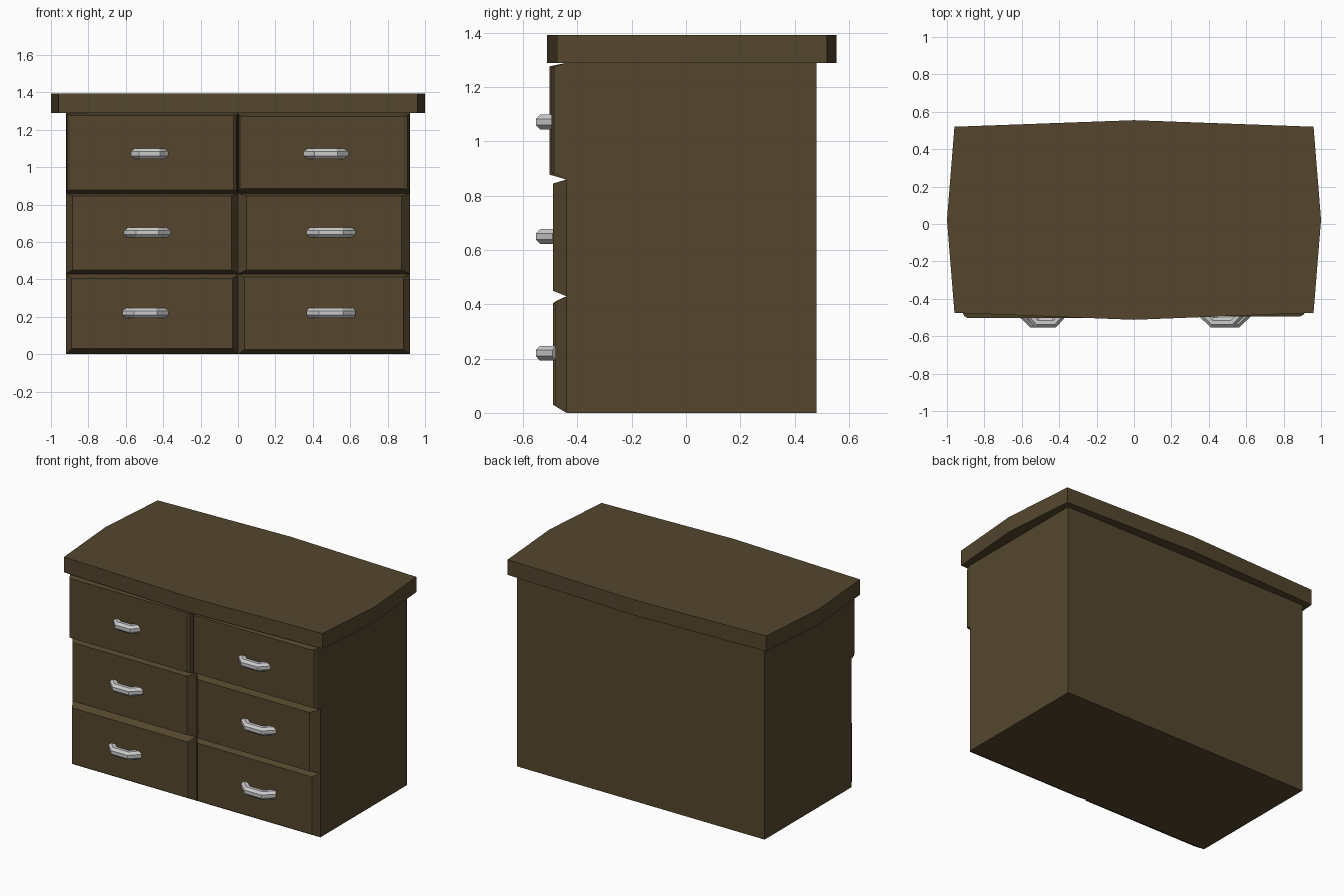
import bpy, bmesh, math
from mathutils import Vector

if "Cube" in bpy.data.objects:
    bpy.data.objects.remove(bpy.data.objects["Cube"])

wood = bpy.data.materials.new("dark_wood")
wood.diffuse_color = (0.09, 0.062, 0.027, 1)
wood.use_nodes = True
wood.node_tree.nodes["Principled BSDF"].inputs["Base Color"].default_value = wood.diffuse_color


def loft(name, rings, mat=None):
    """Skin a list of equal-length vertex rings and cap both ends."""
    bm = bmesh.new()
    vs = [[bm.verts.new(p) for p in r] for r in rings]
    n = len(vs[0])
    for a, b in zip(vs, vs[1:]):
        for i in range(n):
            j = (i + 1) % n
            bm.faces.new((a[i], a[j], b[j], b[i]))
    bm.faces.new(vs[0][::-1])
    bm.faces.new(vs[-1])
    bmesh.ops.recalc_face_normals(bm, faces=bm.faces)
    me = bpy.data.meshes.new(name)
    bm.to_mesh(me)
    bm.free()
    ob = bpy.data.objects.new(name, me)
    bpy.context.collection.objects.link(ob)
    if mat:
        me.materials.append(mat)
    return ob


def rect(x0, x1, z0, z1, y):
    return [(x0, y, z0), (x1, y, z0), (x1, y, z1), (x0, y, z1)]


# Carcass
loft("cabinet_body", [rect(-.92, .92, 0, 1.29, -.44), rect(-.92, .92, 0, 1.29, .48)], wood)

# Bowed eight-sided top
outline = [(-.96, -.475), (0, -.512), (.96, -.475), (1, .022),
           (.96, .52), (0, .555), (-.96, .52), (-1, .022)]
loft("table_top", [[(x, y, z) for x, y in outline] for z in (1.29, 1.393)], wood)


def drawer(name, base, front, y, rounded=False):
    """Drawer front: full base rectangle tapering to a raised panel."""
    # Rounded fronts leave the carcass steeply at the sides, then ease over
    steps = [(0, 0, 0), (.12, .5, .5), (.4, .83, .83), (1, 1, 1)] if rounded else [(0, 0, 0), (1, 1, 1)]
    rings = []
    for sx, sz, sy in steps:
        t = (sx, sx, sz, sz)
        b = [p + (q - p) * k for p, q, k in zip(base, front, t)]
        rings.append(rect(*b, -.44 + (y + .44) * sy))
    loft(name, rings, wood)


def handle(name, x0, x1, z, r=.028):
    """Octagonal bar bent into a shallow bow."""
    xc, h = (x0 + x1) / 2, (x1 - x0) / 2 - .012
    path = [Vector(p) for p in ((xc - h, -.472), (xc - h * .5, -.527),
                                (xc + h * .5, -.527), (xc + h, -.472))]
    rings = []
    for i, p in enumerate(path):
        t = (path[min(i + 1, 3)] - path[max(i - 1, 0)]).normalized()
        nrm = Vector((t.y, -t.x))
        ring = []
        for k in range(8):
            a = math.pi / 8 + k * math.pi / 4
            o = nrm * (r * math.cos(a) * 1.08)
            ring.append((p.x + o.x, p.y + o.y, z + r * 1.05 * math.sin(a)))
        rings.append(ring)
    loft(name, rings)


# Rows: name, z range, handle height, then per side (panel rectangle, depth, handle ends)
rows = [
    ("bottom", 0, .43, .22, ((-.89, -.03, .03, .405), -.49, (-.61, -.38)),
     ((.035, .885, .025, .412), -.48, (.375, .62))),
    ("middle", .43, .86, .65, ((-.885, -.035, .45, .845), -.49, (-.6, -.37)),
     ((.045, .875, .45, .845), -.49, (.375, .62))),
    ("upper", .86, 1.29, 1.072, ((-.89, -.025, .878, 1.277), -.503, (-.575, -.37)),
     ((.025, .885, .885, 1.272), -.495, (.355, .585))),
]
for row, z0, z1, hz, left, right in rows:
    for side, x0, x1, (panel, y, ends) in (("left", -.92, 0, left), ("right", 0, .92, right)):
        drawer(f"{row}_{side}_drawer", (x0, x1, z0, z1), panel, y, row == "upper")
        handle(f"{row}_{side}_handle", *ends, hz)
